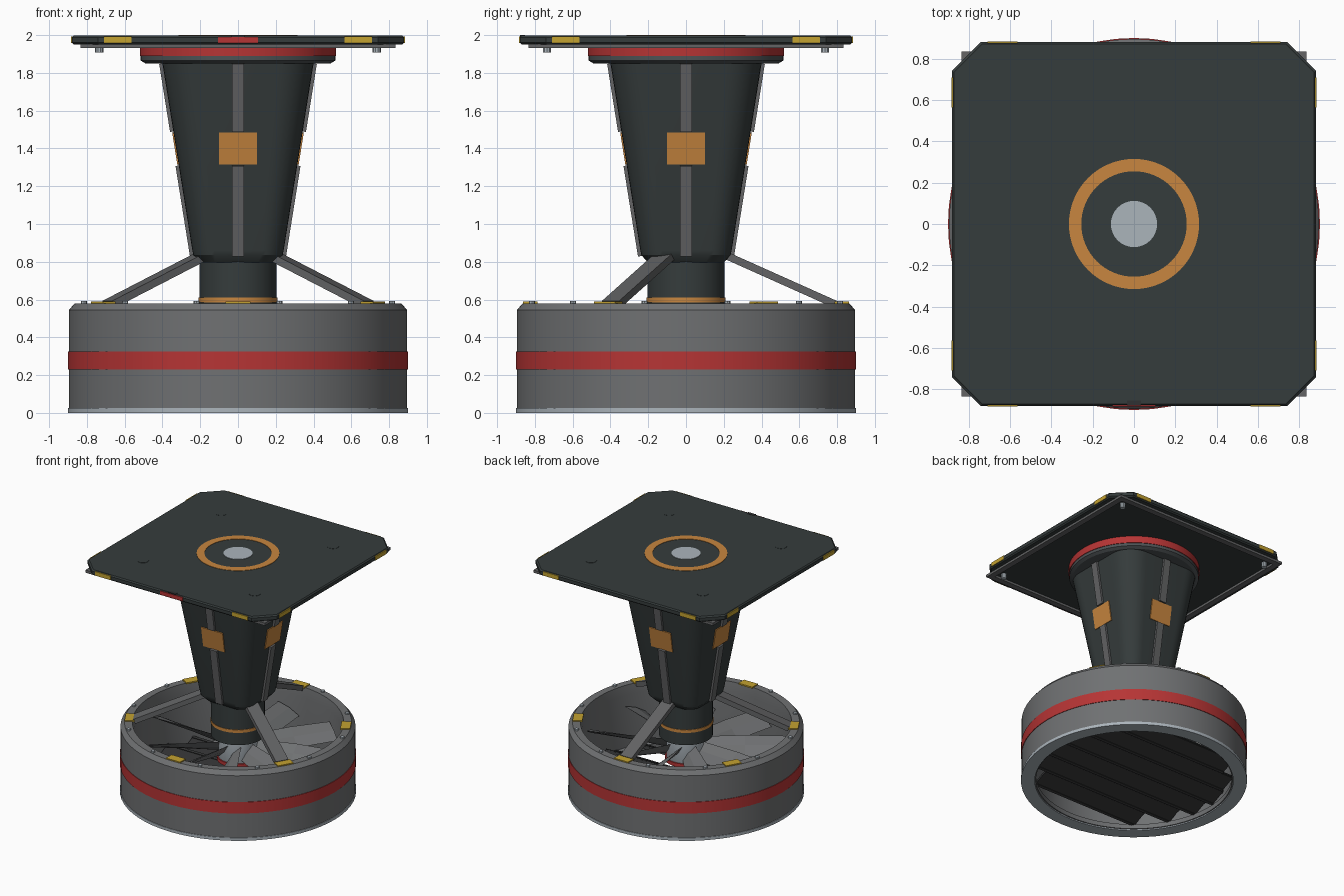
import bpy, bmesh, math
from math import cos, sin, pi, radians
from mathutils import Matrix, Vector

if "Cube" in bpy.data.objects:
    bpy.data.objects.remove(bpy.data.objects["Cube"])


def material(name, r, g, b):
    m = bpy.data.materials.new(name)
    m.use_nodes = True
    m.diffuse_color = (r, g, b, 1)
    m.node_tree.nodes["Principled BSDF"].inputs["Base Color"].default_value = (r, g, b, 1)
    return m


DARK = material("dark slate", .036, .045, .045)
GREY = material("mid grey", .16, .165, .17)
STEEL = material("steel grey", .125, .127, .13)
SLATE = material("collar grey", .075, .085, .09)
LIGHT = material("light grey", .41, .46, .50)
RED = material("red", .47, .035, .035)
ORANGE = material("orange", .58, .24, .05)
YELLOW = material("yellow", .55, .36, .03)
BLACK = material("charcoal", .03, .031, .032)


def finish(name, bm, mat, smooth=False):
    bmesh.ops.recalc_face_normals(bm, faces=bm.faces)
    me = bpy.data.meshes.new(name)
    bm.to_mesh(me)
    bm.free()
    ob = bpy.data.objects.new(name, me)
    bpy.context.collection.objects.link(ob)
    me.materials.append(mat)
    if smooth:
        bpy.ops.object.select_all(action='DESELECT')
        ob.select_set(True)
        bpy.context.view_layer.objects.active = ob
        bpy.ops.object.shade_smooth_by_angle(angle=radians(30))
    return ob


def loft(name, rings, mat, closed=False, smooth=True):
    """Skin a list of point rings; capped, or joined end to start when closed."""
    bm = bmesh.new()
    rows = [[bm.verts.new(p) for p in ring] for ring in rings]
    n = len(rows[0])
    pairs = list(zip(rows, rows[1:]))
    if closed:
        pairs.append((rows[-1], rows[0]))
    else:
        bm.faces.new(rows[0])
        bm.faces.new(rows[-1])
    for a, b in pairs:
        for i in range(n):
            j = (i + 1) % n
            bm.faces.new((a[i], a[j], b[j], b[i]))
    return finish(name, bm, mat, smooth)


def lathe(name, profile, mat, closed=False, n=64, at=(0, 0)):
    rings = [[(at[0] + r * cos(2 * pi * i / n), at[1] + r * sin(2 * pi * i / n), z)
              for i in range(n)] for r, z in profile]
    return loft(name, rings, mat, closed)


def cyl(name, r, z0, z1, mat, n=48, at=(0, 0)):
    return lathe(name, [(r, z0), (r, z1)], mat, n=n, at=at)


def ring(name, r0, r1, z0, z1, mat):
    return lathe(name, [(r0, z0), (r1, z0), (r1, z1), (r0, z1)], mat, closed=True)


def box(name, size, mat, matrix):
    bm = bmesh.new()
    bmesh.ops.create_cube(bm, size=1, matrix=matrix @ Matrix.Diagonal((*size, 1)))
    return finish(name, bm, mat)


def turn(deg):
    return Matrix.Rotation(radians(deg), 4, 'Z')


def move(x, y, z):
    return Matrix.Translation((x, y, z))


# Duct shell with chamfered rim
lathe("duct_shell", [(.78, .01), (.895, .01), (.895, .545), (.865, .58), (.805, .58),
                     (.795, .5), (.80, .06), (.78, .05)], GREY, closed=True, n=96)
ring("duct_red_band", .88, .90, .23, .325, RED)
ring("duct_base_trim", .79, .90, 0, .025, LIGHT)

# Rim tags and bolts
for k in range(6):
    box("rim_tag", (.075, .13, .012), YELLOW, turn(30 + 60 * k) @ move(.825, 0, .583))
for k in range(12):
    a = radians(15 + 30 * k)
    cyl("rim_bolt", .016, .57, .593, LIGHT, 8, (.845 * cos(a), .845 * sin(a)))

# Outlet louvres
for k in range(6):
    y = -.55 + .22 * k
    length = 2 * math.sqrt(.79 ** 2 - (abs(y) + .05) ** 2)
    tilt = move(0, y, .085) @ Matrix.Rotation(radians(25), 4, 'X')
    box("louvre_slat", (length, .16, .018), BLACK, tilt)
    for s in (-1, 1):
        box("louvre_rib", (length, .015, .03), BLACK, tilt @ move(0, s * .065, 0))

# Fan hub and blades
lathe("fan_hub", [(.06, .2), (.13, .25), (.15, .3), (.15, .46), (.12, .5)], LIGHT)
ring("hub_red_ring", .14, .16, .27, .30, RED)
for k in range(9):
    rings = []
    for r, chord, pitch in ((.13, .15, 50), (.45, .19, 35), (.775, .2, 24)):
        c, s = cos(radians(pitch)), sin(radians(pitch))
        rings.append([turn(40 * k + 15) @ Vector((r, u * c - w * s, .38 + u * s + w * c))
                      for u, w in ((-chord / 2, 0), (0, -.012), (chord / 2, 0), (0, .012))])
    loft("fan_blade", rings, GREY, smooth=False)

# Neck below the tapered body
cyl("neck", .205, .48, .82, DARK)
ring("neck_orange_stripe", .19, .209, .585, .61, ORANGE)

# Three support struts
for deg in (90, 210, 330):
    a, b = Vector((.22, 0, .83)), Vector((.79, 0, .575))
    d = b - a
    mid = (a + b) / 2
    pose = turn(deg) @ move(*mid) @ Matrix.Rotation(math.atan2(-d.z, d.x), 4, 'Y')
    box("support_strut", (d.length, .105, .04), STEEL, pose)


# Tapered body with a rounded square section
def rounded_square(half, z, steps=8):
    r, pts = half * .48, []
    for q in range(4):
        for i in range(steps + 1):
            a = pi / 2 * (q + i / steps)
            cx = (half - r) * (1 if q in (0, 3) else -1)
            cy = (half - r) * (1 if q < 2 else -1)
            pts.append((cx + r * cos(a), cy + r * sin(a), z))
    return pts


def body_half(z):
    return .24 + .16 * (z - .85)


loft("tapered_body", [rounded_square(h, z) for h, z in
                      ((.2, .795), (.236, .835), (body_half(.86), .86), (body_half(1.86), 1.86))], DARK)


# Ribs and panels laid on the four sloping sides
def side_plate(name, deg, z0, z1, width, thick, mat):
    z = (z0 + z1) / 2
    pose = turn(deg) @ move(body_half(z), 0, z) @ Matrix.Rotation(math.atan(.16), 4, 'Y')
    box(name, (thick, width, (z1 - z0) * 1.012), mat, pose)


for deg in range(0, 360, 90):
    side_plate("upper_rib", deg, 1.49, 1.85, .065, .035, STEEL)
    side_plate("lower_rib", deg, .83, 1.31, .065, .035, STEEL)
    side_plate("side_panel", deg, 1.315, 1.485, .2, .014, ORANGE)

# Collar under the platform
lathe("collar", [(.49, 1.85), (.515, 1.865), (.515, 1.892)], SLATE)
cyl("collar_red_ring", .52, 1.89, 1.955, RED, 64)

# Platform with cut corners
h, c = .88, .742
outline = [(c, -h), (h, -c), (h, c), (c, h), (-c, h), (-h, c), (-h, -c), (-c, -h)]
loft("platform", [[(x * s, y * s, z) for x, y in outline] for s, z in
                  ((.988, 1.95), (1, 1.96), (1, 1.987), (.99, 1.997))], DARK, smooth=False)

# Under frame and its bolts
for deg in range(0, 360, 90):
    box("under_frame_rail", (.05, 1.67, .022), STEEL, turn(deg) @ move(.81, 0, 1.942))
    p = turn(deg) @ Vector((.735, .735, 0))
    cyl("frame_bolt", .022, 1.908, 1.955, LIGHT, 10, p.xy)
    # Edge markers
    for s in (-1, 1):
        box("edge_marker", (.012, .145, .034), YELLOW, turn(deg) @ move(.878, s * .637, 1.975))
box("front_marker", (.21, .012, .032), RED, move(0, -.878, 1.975))
box("front_notch", (.07, .026, .02), BLACK, move(0, -.866, 1.9895))

# Inlays on the platform top
ring("top_orange_ring", .255, .315, 1.99, 2, ORANGE)
cyl("top_center_disc", .112, 1.99, 2, LIGHT, 32)
for x in (-.52, .52):
    for y in (-.52, .52):
        cyl("top_plug", .045, 1.99, 1.999, DARK, 24, (x, y))
